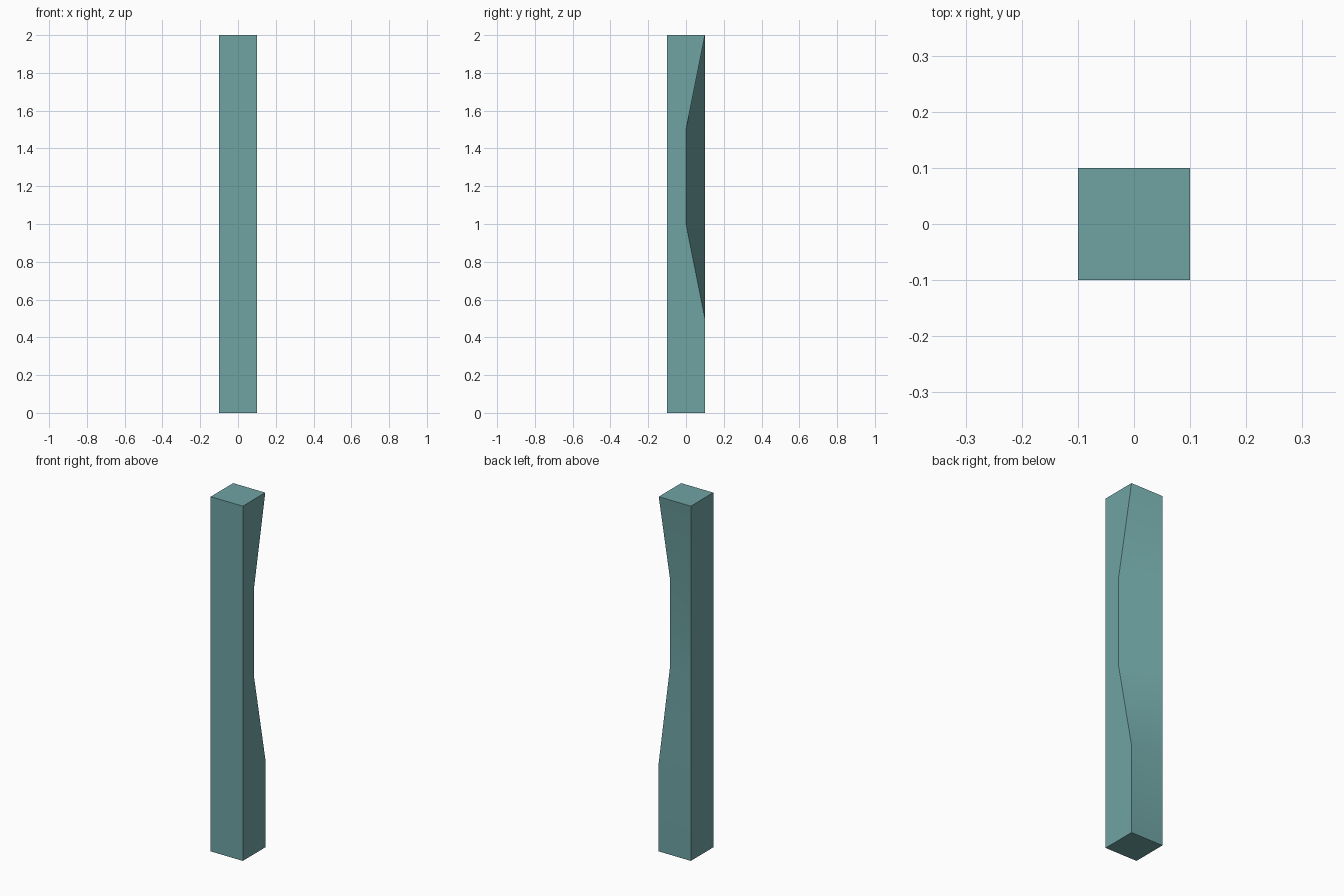
import bpy
import bmesh
from math import radians

if "Cube" in bpy.data.objects:
    bpy.data.objects.remove(bpy.data.objects["Cube"])

HALF = 0.1
# Height and depth of the notched back-right edge
LEVELS = [(0.0, HALF), (0.5, HALF), (1.0, 0.0), (1.5, 0.0), (2.0, HALF)]

# Square post, built as stacked rings with one chamfered corner
bm = bmesh.new()
rings = []
for z, notch_y in LEVELS:
    corners = [(-HALF, -HALF), (HALF, -HALF), (HALF, notch_y), (-HALF, HALF)]
    rings.append([bm.verts.new((x, y, z)) for x, y in corners])

# Side walls
for low, high in zip(rings, rings[1:]):
    for i in range(4):
        j = (i + 1) % 4
        bm.faces.new((low[i], low[j], high[j], high[i]))

# End caps
bm.faces.new(rings[0][::-1])
bm.faces.new(rings[-1])

mesh = bpy.data.meshes.new("notched_post")
bm.to_mesh(mesh)
bm.free()

post = bpy.data.objects.new("notched_post", mesh)
bpy.context.collection.objects.link(post)
bpy.context.view_layer.objects.active = post
post.select_set(True)
bpy.ops.object.shade_smooth_by_angle(angle=radians(30))

# Teal finish
teal = bpy.data.materials.new("teal")
teal.diffuse_color = (0.16, 0.37, 0.37, 1.0)
teal.use_nodes = True
teal.node_tree.nodes["Principled BSDF"].inputs["Base Color"].default_value = teal.diffuse_color
mesh.materials.append(teal)
